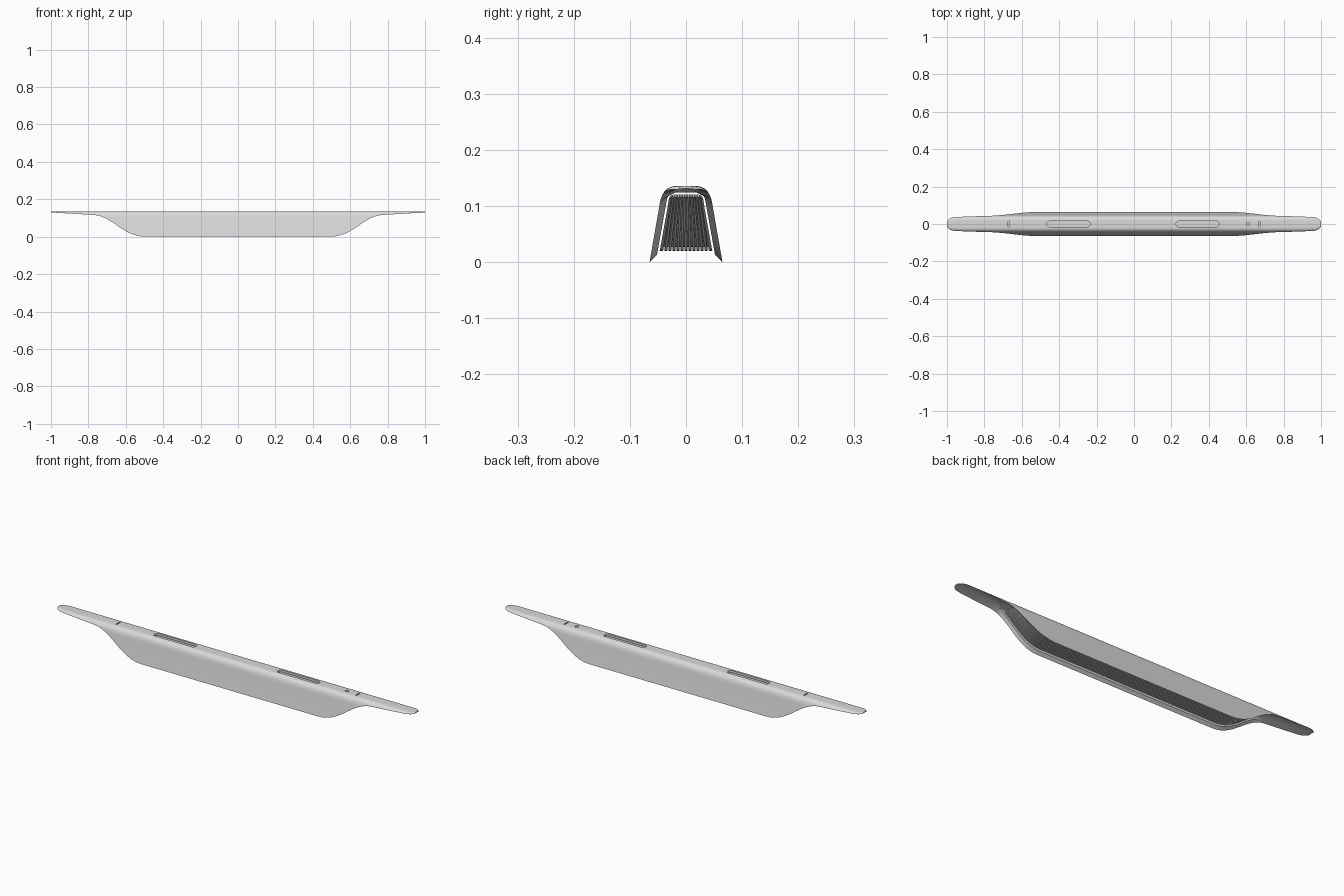
import bpy
import bmesh
import math
from mathutils import Vector
from mathutils.geometry import interpolate_bezier

cube = bpy.data.objects.get("Cube")
if cube:
    bpy.data.objects.remove(cube, do_unlink=True)

light_grey = bpy.data.materials.new("light grey")
light_grey.use_nodes = True
light_grey.diffuse_color = (0.7, 0.7, 0.7, 1)
light_grey.node_tree.nodes["Principled BSDF"].inputs["Base Color"].default_value = \
    light_grey.diffuse_color

TOP = 0.1355

# Lower edge of the side profile: flat, S-shaped rise, thin tip
rise = interpolate_bezier(Vector((0.49, 0)), Vector((0.62, 0)),
                          Vector((0.67, 0.114)), Vector((0.78, 0.117)), 24)
rise = [(p.x, p.y) for p in rise]
tip = [(x, 0.117 + (x - 0.78) * 0.058)
       for x in (0.82, 0.87, 0.92, 0.96, 0.975, 0.985, 0.993, 0.998, 1.0)]
half_path = rise + tip


def mirrored(path):
    return [(-x, z) for x, z in reversed(path)] + path


def arch(inset, low, steps=12):
    """Arch section offset inward by inset and cut off at height low."""
    foot = Vector((0.065 - inset, 0))
    start = Vector((0.0475 - inset, 0.10 - 0.2 * inset))
    end = Vector((0.018 - 0.4 * inset, TOP - inset))
    corner = interpolate_bezier(start, start + Vector((-0.003, 0.022)),
                                end + Vector((0.018, 0)), end, 60)
    if low < start.y:
        first = foot.lerp(start, low / start.y)
        usable = corner
    else:
        usable = [p for p in corner if p.y > low] or [Vector((end.x, low))]
        first = Vector((usable[0].x, low))
    half = [first]
    for i in range(steps + 1):
        half.append(usable[round(i * (len(usable) - 1) / steps)])
    half = [(p.x, p.y) for p in half]
    return half + [(-y, z) for y, z in reversed(half)]


def loft(name, sections):
    """Closed rings of points joined along x."""
    bm = bmesh.new()
    rings = [[bm.verts.new(p) for p in ring] for ring in sections]
    n = len(rings[0])
    for a, b in zip(rings, rings[1:]):
        for i in range(n):
            j = (i + 1) % n
            bm.faces.new((a[i], a[j], b[j], b[i]))
    bm.faces.new(rings[0])
    bm.faces.new(rings[-1])
    bmesh.ops.remove_doubles(bm, verts=bm.verts, dist=0.00001)
    bmesh.ops.recalc_face_normals(bm, faces=bm.faces)
    mesh = bpy.data.meshes.new(name)
    bm.to_mesh(mesh)
    bm.free()
    obj = bpy.data.objects.new(name, mesh)
    bpy.context.collection.objects.link(obj)
    mesh.materials.append(light_grey)
    return obj


def smooth(obj):
    bpy.ops.object.select_all(action="DESELECT")
    obj.select_set(True)
    bpy.context.view_layer.objects.active = obj
    bpy.ops.object.shade_smooth_by_angle(angle=math.radians(30))


# Outer shell with a bevelled lower rim and rounded tips
sections = []
for x, low in mirrored(half_path):
    past = max(0, (abs(x) - 0.96) / 0.04)
    narrow = math.sqrt(1 - 0.85 * past * past)
    outer = arch(0, low)
    inner = arch(0.011, min(low + 0.013, 0.1315))
    sections.append([(x, y * narrow, z) for y, z in outer + inner[::-1]])
shell = loft("shell", sections)


# Openings through the top of the shell
def opening(x, length, width, radius):
    outline = []
    for cx, cy, turn in ((1, 1, 0), (-1, 1, 1), (-1, -1, 2), (1, -1, 3)):
        for i in range(7):
            a = (turn + i / 6) * math.pi / 2
            outline.append((x + cx * (length / 2 - radius) + radius * math.cos(a),
                            cy * (width / 2 - radius) + radius * math.sin(a)))
    cutter = loft("opening_cutter",
                  [[(px, py, z) for px, py in outline] for z in (0.11, TOP + 0.02)])
    cutter.hide_render = True
    bpy.context.view_layer.objects.active = shell
    mod = shell.modifiers.new("opening", "BOOLEAN")
    mod.operation = "DIFFERENCE"
    mod.solver = "EXACT"
    mod.object = cutter
    bpy.ops.object.modifier_apply(modifier=mod.name)
    bpy.data.objects.remove(cutter, do_unlink=True)


opening(-0.35, 0.23, 0.03, 0.013)
opening(0.34, 0.23, 0.03, 0.013)
opening(0.61, 0.018, 0.018, 0.0088)
for side in (-1, 1):
    opening(side * 0.67, 0.006, 0.03, 0.002)
smooth(shell)

# Inner core with narrow lengthwise grooves underneath
RIBS = 13
GROOVE = 0.3
sections = []
for x, low in mirrored([p for p in half_path if p[1] < 0.099]):
    low += 0.02
    body = arch(0.0145, low)
    w = body[0][0]
    pitch = 2 * w / RIBS
    roof = min(low + 0.007, 0.1198)
    underside = []
    for i in range(1, RIBS):
        y = -w + i * pitch
        left, right = y - GROOVE * pitch / 2, y + GROOVE * pitch / 2
        underside += [(left, low), (left, roof), (right, roof), (right, low)]
    sections.append([(x, y, z) for y, z in body + underside])
core = loft("ribbed_core", sections)
smooth(core)
